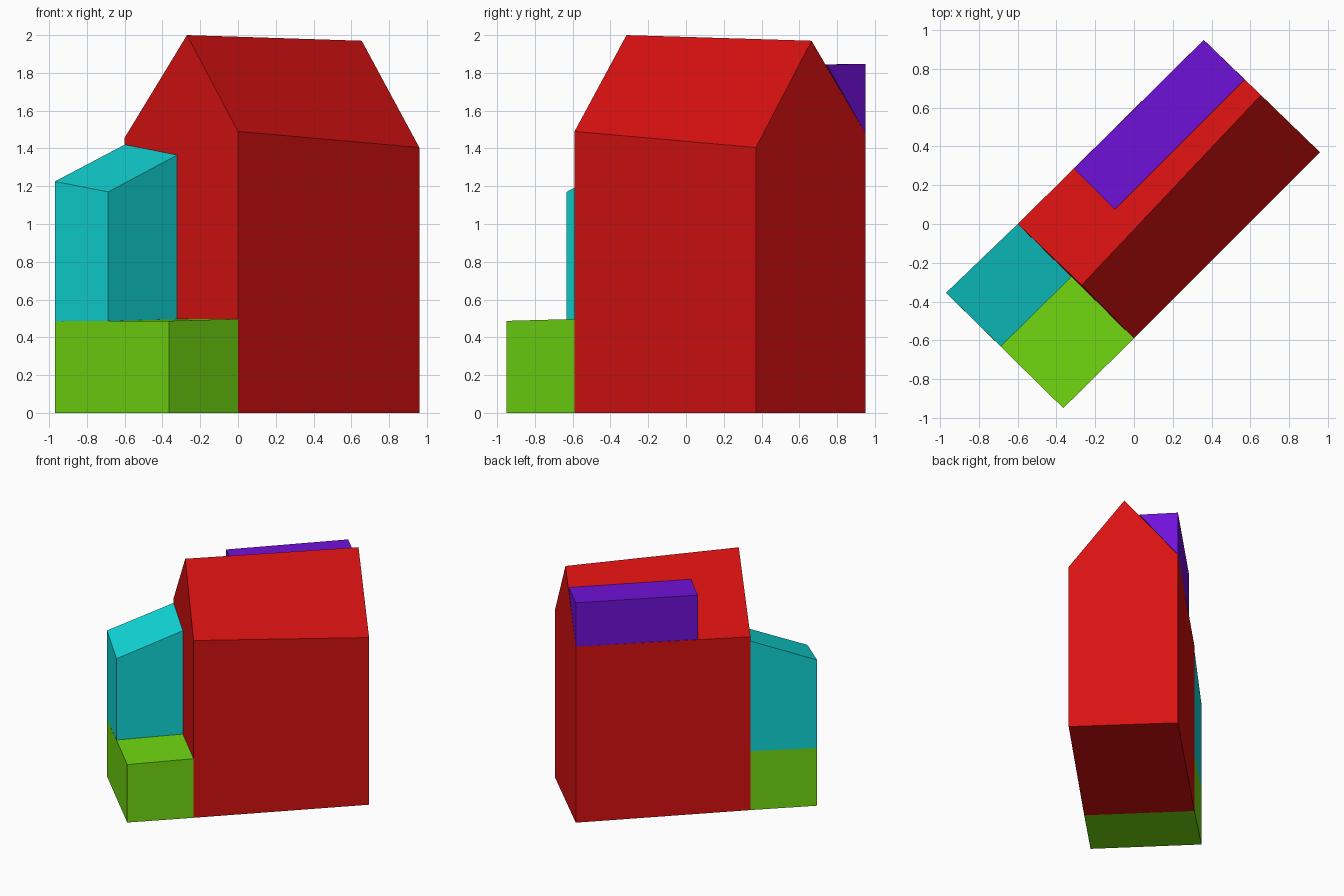
import bpy
import bmesh

if "Cube" in bpy.data.objects:
    bpy.data.objects.remove(bpy.data.objects["Cube"])


def material(name, colour):
    m = bpy.data.materials.new(name)
    m.diffuse_color = (*colour, 1.0)
    m.use_nodes = True
    m.node_tree.nodes["Principled BSDF"].inputs["Base Color"].default_value = m.diffuse_color
    return m


def loft(name, start, end, mat):
    """Solid spanning two matching end profiles."""
    bm = bmesh.new()
    a = [bm.verts.new(p) for p in start]
    b = [bm.verts.new(p) for p in end]
    n = len(a)
    bm.faces.new(a)
    bm.faces.new(b[::-1])
    for i in range(n):
        j = (i + 1) % n
        bm.faces.new((a[j], a[i], b[i], b[j]))
    bmesh.ops.recalc_face_normals(bm, faces=bm.faces)
    mesh = bpy.data.meshes.new(name)
    bm.to_mesh(mesh)
    bm.free()
    mesh.materials.append(mat)
    obj = bpy.data.objects.new(name, mesh)
    bpy.context.collection.objects.link(obj)
    return obj


def block(name, footprint, bottoms, tops, mat):
    """Vertical-sided block with its own height at each corner."""
    return loft(name,
                [(x, y, z) for (x, y), z in zip(footprint, bottoms)],
                [(x, y, z) for (x, y), z in zip(footprint, tops)], mat)


red = material("red", (0.694, 0.0056, 0.0056))
green = material("green", (0.165, 0.694, 0.0056))
teal = material("teal", (0.0056, 0.694, 0.694))
purple = material("purple", (0.165, 0.0056, 0.694))

# Shared plan corners
left, front = (-0.60, 0.0), (0.0, -0.59)
right, back = (0.96, 0.37), (0.36, 0.95)
outer_left, outer_front = (-0.97, -0.355), (-0.365, -0.95)

# Gabled main house
loft("main_house",
     [(*left, 0), (*front, 0), (*front, 1.49), (-0.27, -0.315, 2.0), (*left, 1.457)],
     [(*back, 0), (*right, 0), (*right, 1.405), (0.655, 0.665, 1.97), (*back, 1.48)],
     red)

# Flat-topped ground floor extension
block("extension_base", [left, outer_left, outer_front, front],
      [0] * 4, [0.495, 0.485, 0.487, 0.497], green)

# Lean-to upper storey on half of the extension
block("extension_upper", [left, outer_left, (-0.687, -0.632), (-0.322, -0.272)],
      [0.495, 0.485, 0.486, 0.496], [1.42, 1.225, 1.17, 1.365], teal)

# Wedge dormer rising from the rear eave
loft("dormer",
     [(-0.31, 0.285, 1.463), (-0.31, 0.285, 1.838), (-0.10, 0.075, 1.835)],
     [(*back, 1.48), (*back, 1.848), (0.57, 0.745, 1.843)],
     purple)
